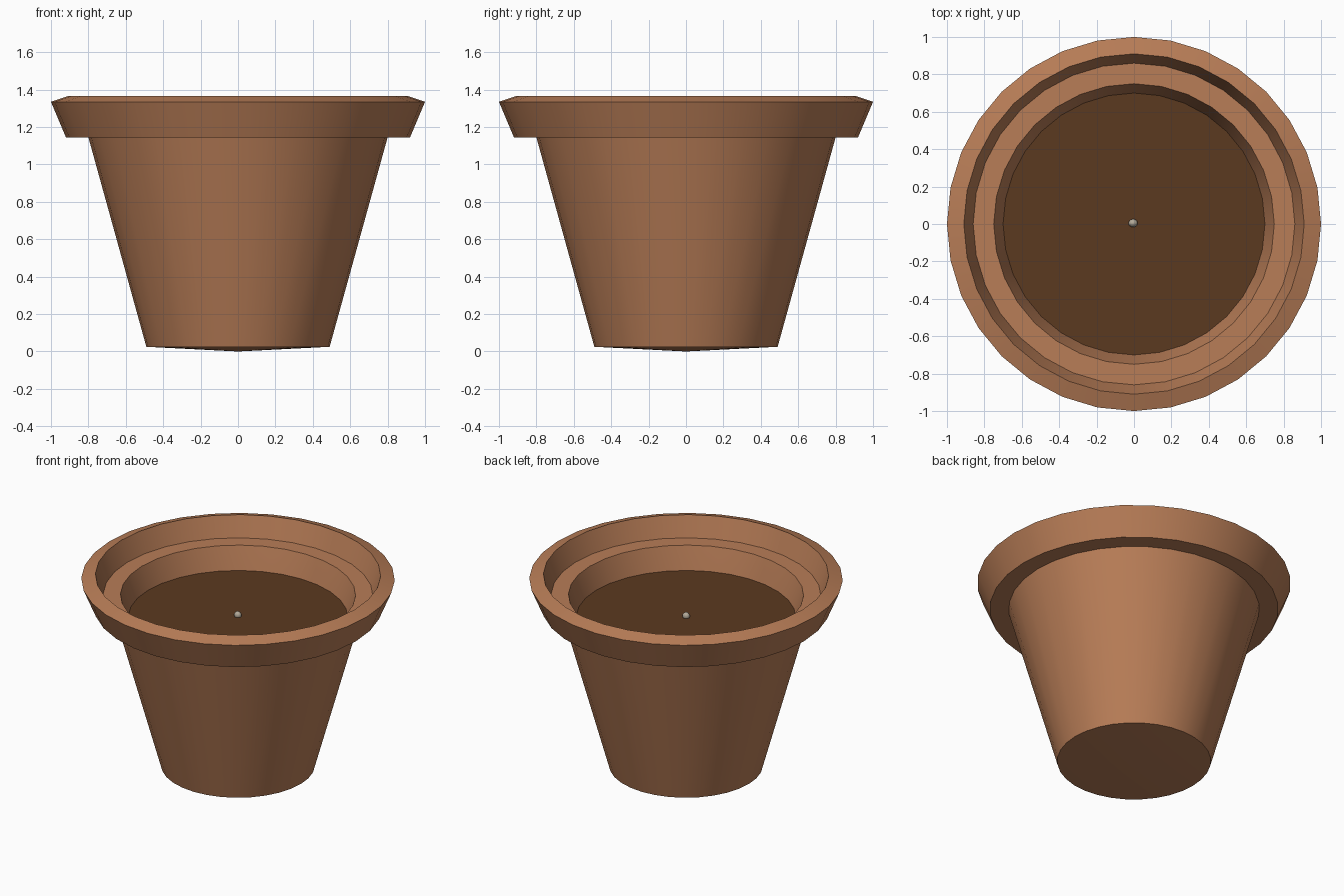
import bpy, bmesh, math

if "Cube" in bpy.data.objects:
    bpy.data.objects.remove(bpy.data.objects["Cube"])

SIDES = 32

def material(name, color):
    m = bpy.data.materials.new(name)
    m.diffuse_color = (*color, 1)
    m.use_nodes = True
    m.node_tree.nodes["Principled BSDF"].inputs["Base Color"].default_value = m.diffuse_color
    return m

def lathe(name, profile, mat):
    """Spin a list of (radius, z) points around the z axis."""
    bm = bmesh.new()
    rings = []
    for r, z in profile:
        if r == 0:
            rings.append([bm.verts.new((0, 0, z))] * SIDES)
        else:
            rings.append([bm.verts.new((r * math.cos(2 * math.pi * i / SIDES),
                                        r * math.sin(2 * math.pi * i / SIDES), z))
                          for i in range(SIDES)])
    for a, b in zip(rings, rings[1:]):
        for i in range(SIDES):
            j = (i + 1) % SIDES
            bm.faces.new(dict.fromkeys((a[i], a[j], b[j], b[i])))
    me = bpy.data.meshes.new(name)
    bm.to_mesh(me)
    bm.free()
    ob = bpy.data.objects.new(name, me)
    bpy.context.collection.objects.link(ob)
    me.materials.append(mat)
    smooth(ob)
    return ob

def smooth(ob):
    bpy.ops.object.select_all(action='DESELECT')
    ob.select_set(True)
    bpy.context.view_layer.objects.active = ob
    bpy.ops.object.shade_smooth_by_angle(angle=math.radians(30))

terracotta = material("terracotta", (0.48, 0.205, 0.095))
earth = material("earth", (0.105, 0.041, 0.014))
stone = material("stone", (0.45, 0.40, 0.32))

# Pot: shallow cone base, tapered wall, flared rim, inner ledge, hollow inside
lathe("pot", [(0, 0), (0.49, 0.025), (0.80, 1.145), (0.92, 1.145), (1.0, 1.335),
              (0.91, 1.365), (0.86, 1.225), (0.75, 1.225), (0.70, 1.07),
              (0.44, 0.12), (0, 0.10)], terracotta)

# Soil: disc closing the pot just below the ledge
lathe("soil", [(0.70, 1.07), (0, 1.07)], earth)

# Pebble resting in the middle of the soil
bpy.ops.mesh.primitive_uv_sphere_add(segments=12, ring_count=8, radius=0.025,
                                     location=(-0.005, 0.005, 1.08))
pebble = bpy.context.object
pebble.name = "pebble"
pebble.scale = (1.0, 0.88, 1.0)
pebble.data.materials.append(stone)
smooth(pebble)
